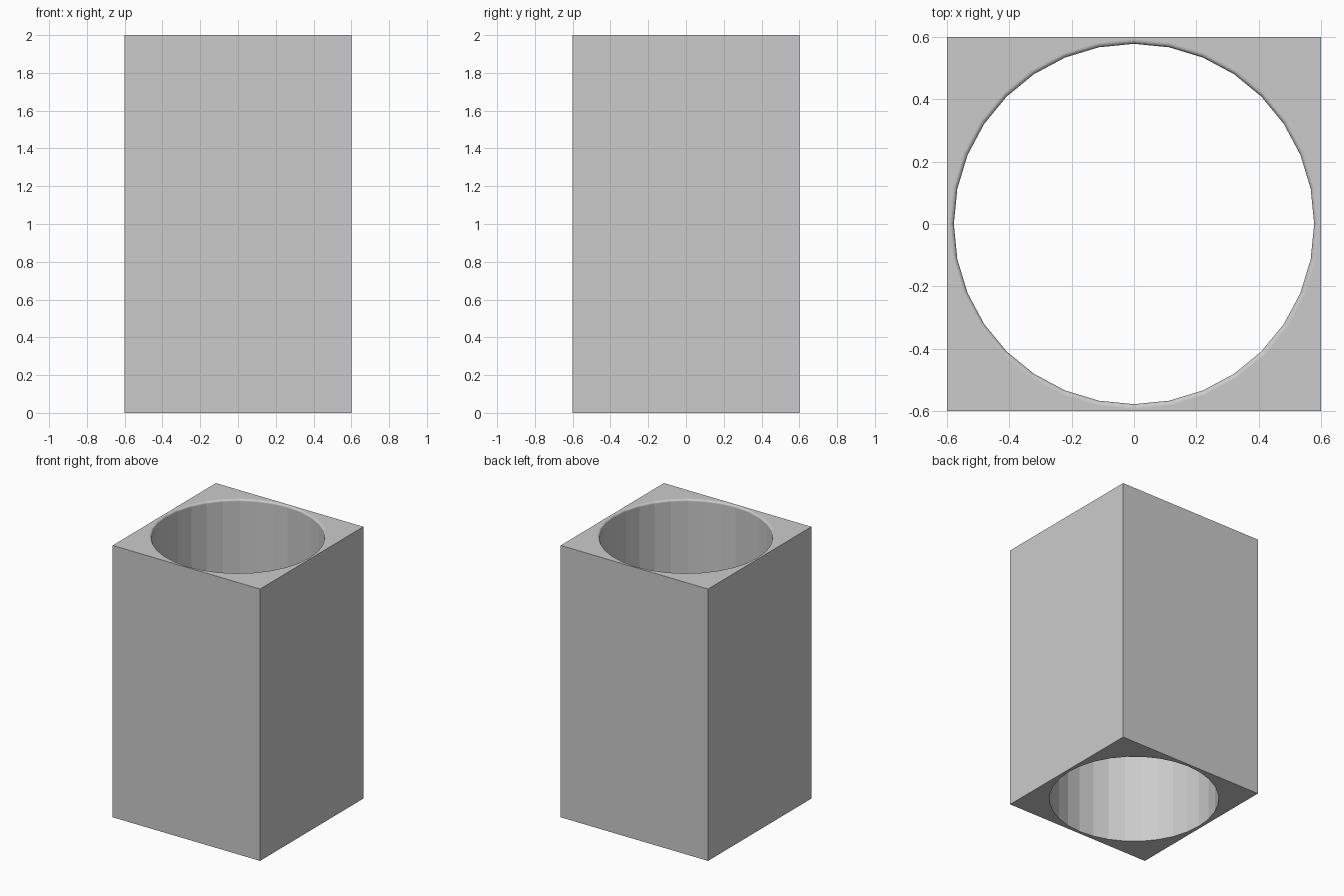
import bpy, bmesh
from math import cos, sin, pi

if "Cube" in bpy.data.objects:
    bpy.data.objects.remove(bpy.data.objects["Cube"])

SIDES = 32
HALF, HEIGHT = 0.6, 2.0
BORE, FILLET, STEPS = 0.578, 0.014, 4

bm = bmesh.new()


def ring(z, radius=None):
    """Circle of the given radius, or the square outline when no radius is given."""
    verts = []
    for i in range(SIDES):
        c, s = cos(2 * pi * i / SIDES), sin(2 * pi * i / SIDES)
        r = radius if radius else HALF / max(abs(c), abs(s))
        verts.append(bm.verts.new((r * c, r * s, z)))
    return verts


# square outside, rounded top lip, round bore down to the base
rings = [ring(0), ring(HEIGHT)]
for k in range(STEPS + 1):
    a = pi / 2 * k / STEPS
    rings.append(ring(HEIGHT - FILLET * (1 - cos(a)), BORE + FILLET * (1 - sin(a))))
rings.append(ring(0, BORE))

# join each ring to the next, and the last back to the first
for lower, upper in zip(rings, rings[1:] + rings[:1]):
    for i in range(SIDES):
        j = (i + 1) % SIDES
        bm.faces.new((lower[i], lower[j], upper[j], upper[i]))
bmesh.ops.recalc_face_normals(bm, faces=bm.faces)

mesh = bpy.data.meshes.new("square_sleeve")
bm.to_mesh(mesh)
bm.free()
bpy.context.collection.objects.link(bpy.data.objects.new("square_sleeve", mesh))
